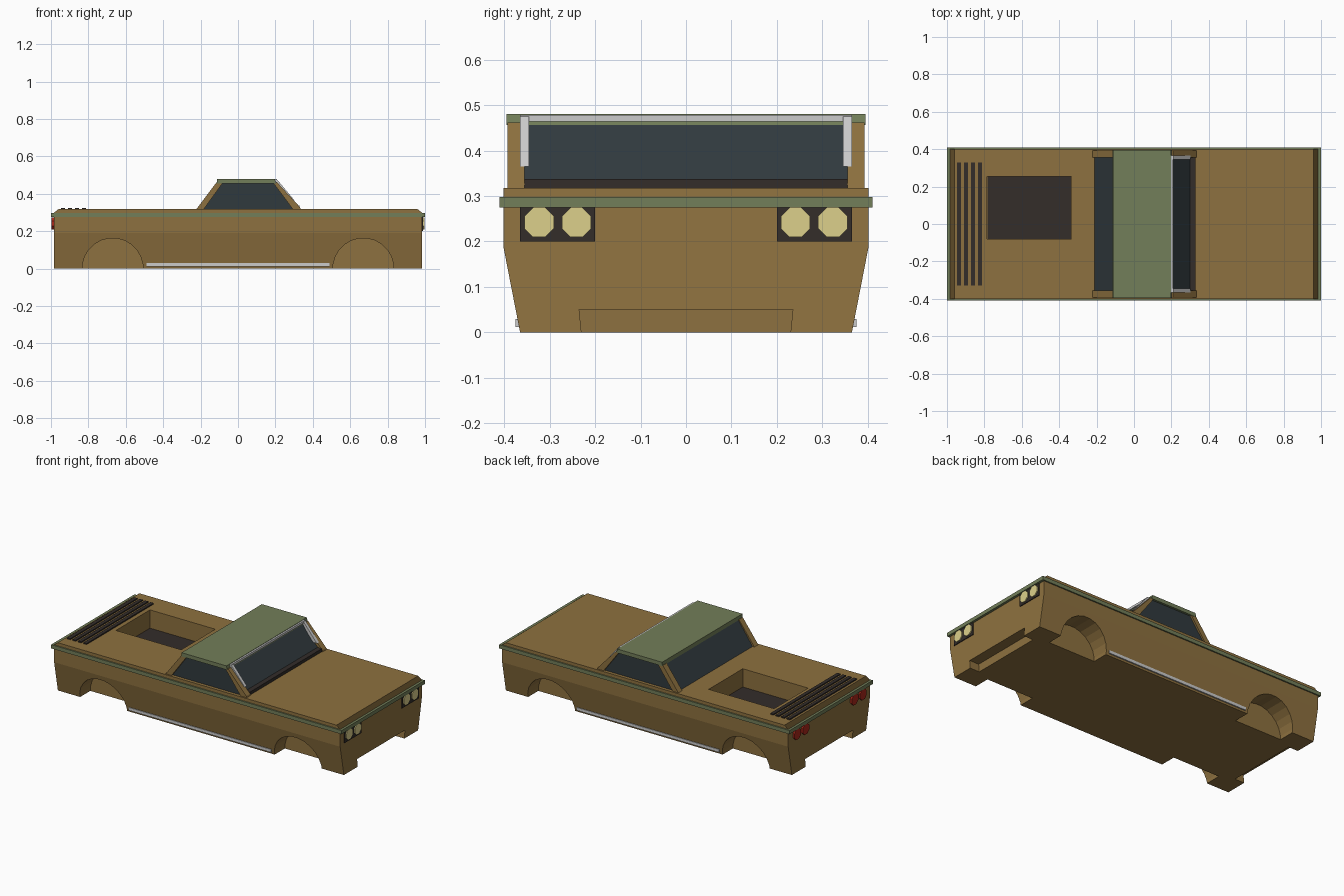
import bpy, bmesh, math
from mathutils import Matrix, Vector

if "Cube" in bpy.data.objects:
    bpy.data.objects.remove(bpy.data.objects["Cube"])


def material(name, rgb):
    m = bpy.data.materials.new(name)
    m.diffuse_color = (*rgb, 1)
    m.use_nodes = True
    m.node_tree.nodes["Principled BSDF"].inputs["Base Color"].default_value = m.diffuse_color
    return m


BROWN = material("brown_paint", (.27, .165, .05))
GREEN = material("green_paint", (.17, .21, .10))
GLASS = material("dark_glass", (.03, .042, .048))
BLACK = material("black_plastic", (.033, .026, .023))
YELLOW = material("headlight_yellow", (.72, .63, .26))
RED = material("tail_red", (.4, .02, .01))


def finish(name, bm, mat):
    bmesh.ops.recalc_face_normals(bm, faces=bm.faces[:])
    me = bpy.data.meshes.new(name)
    bm.to_mesh(me)
    bm.free()
    ob = bpy.data.objects.new(name, me)
    bpy.context.collection.objects.link(ob)
    if mat:
        me.materials.append(mat)
    return ob


def prism(name, pts, axis, a, b, mat=None):
    """Extrude a profile along x (pts are y,z) or along y (pts are x,z)."""
    bm = bmesh.new()
    put = (lambda p, t: (t, *p)) if axis == 'x' else (lambda p, t: (p[0], t, p[1]))
    face = bm.faces.new([bm.verts.new(put(p, a)) for p in pts])
    ext = bmesh.ops.extrude_face_region(bm, geom=[face])['geom']
    move = Vector((b - a, 0, 0) if axis == 'x' else (0, b - a, 0))
    bmesh.ops.translate(bm, vec=move, verts=[v for v in ext if isinstance(v, bmesh.types.BMVert)])
    return finish(name, bm, mat)


def box(name, x0, x1, y0, y1, z0, z1, mat=None):
    return prism(name, [(x0, z0), (x1, z0), (x1, z1), (x0, z1)], 'y', y0, y1, mat)


def cylinder(name, loc, r, depth, axis, sides, mat=None):
    bm = bmesh.new()
    rot = Matrix.Rotation(math.pi / 2, 4, 'Y' if axis == 'x' else 'X')
    spin = Matrix.Rotation(math.pi / sides, 4, 'Z')
    bmesh.ops.create_cone(bm, cap_ends=True, segments=sides, radius1=r, radius2=r,
                          depth=depth, matrix=Matrix.Translation(loc) @ rot @ spin)
    return finish(name, bm, mat)


# Body shell: tapered lower flanks, top edge chamfered at both ends
half = [(.365, 0), (.402, .19), (.402, .298), (.402, .318)]
body = prism("body", half + [(-y, z) for y, z in reversed(half)], 'x', -.985, .985, BROWN)
for v in body.data.vertices:
    if v.co.z > .31:
        v.co.x = math.copysign(.96, v.co.x)

# Cut wheel wells, bumper notches and the open bay
cutters = [box("bay_cutter", -.785, -.335, -.08, .255, .2, .5)]
for s in (-1, 1):
    for x in (-.67, .67):
        cutters.append(cylinder("wheel_well_cutter", (x, s * .415, 0), .163, .3, 'y', 24))
    cutters.append(prism("notch_cutter", [(-.228, -.02), (.228, -.02), (.235, .05), (-.235, .05)],
                         'x', s * .92, s * 1.1))
for c in cutters:
    mod = body.modifiers.new("cut", 'BOOLEAN')
    mod.operation = 'DIFFERENCE'
    mod.solver = 'EXACT'
    mod.object = c
    c.hide_render = True
bpy.context.view_layer.update()
cut = bpy.data.meshes.new_from_object(body.evaluated_get(bpy.context.evaluated_depsgraph_get()))
body.modifiers.clear()
body.data = cut
for c in cutters:
    bpy.data.objects.remove(c)
cut.materials.clear()
cut.materials.append(BROWN)
box("bay_floor", -.784, -.336, -.079, .254, .198, .205, BLACK)

# Vent slats
for i in range(4):
    x = -.935 + i * .0375
    box("vent_slat", x - .011, x + .011, -.33, .33, .316, .325, BLACK)

# Cabin: glass block, roof, cowl, windscreen top trim
prism("cabin_glass", [(-.212, .315), (-.108, .462), (.195, .462), (.318, .315)],
      'y', -.382, .382, GLASS)
prism("roof", [(-.114, .456), (-.112, .48), (.197, .48), (.203, .456)], 'y', -.395, .395, GREEN)
box("cowl", .295, .33, -.355, .355, .316, .337, BLACK)
box("windscreen_top_trim", .195, .208, -.365, .365, .464, .478)

for s in (-1, 1):
    # Pillars and windscreen side trim
    prism("rear_pillar", [(-.225, .315), (-.185, .315), (-.08, .46), (-.116, .46)],
          'y', s * .355, s * .393, BROWN)
    prism("front_pillar", [(.295, .315), (.336, .315), (.332, .328), (.208, .462), (.187, .46)],
          'y', s * .355, s * .393, BROWN)
    prism("windscreen_side_trim", [(.193, .475), (.21, .475), (.302, .365), (.27, .365)],
          'y', s * .345, s * .365)
    # Belt trim ring and sill strip
    box("side_trim", -1, 1, s * .395, s * .41, .275, .298, GREEN)
    box("end_trim", s * .98, s * 1.0, -.40, .40, .275, .298, GREEN)
    box("sill_strip", -.49, .49, s * .36, s * .375, .012, .03)
    # Lamps
    box("headlight_panel", .98, .99, s * .2, s * .365, .2, .275, BLACK)
    for y in (.241, .323):
        cylinder("headlight", (.988, s * y, .242), .035, .016, 'x', 8, YELLOW)
        cylinder("tail_light", (-.988, s * y, .242), .035, .016, 'x', 8, RED)
